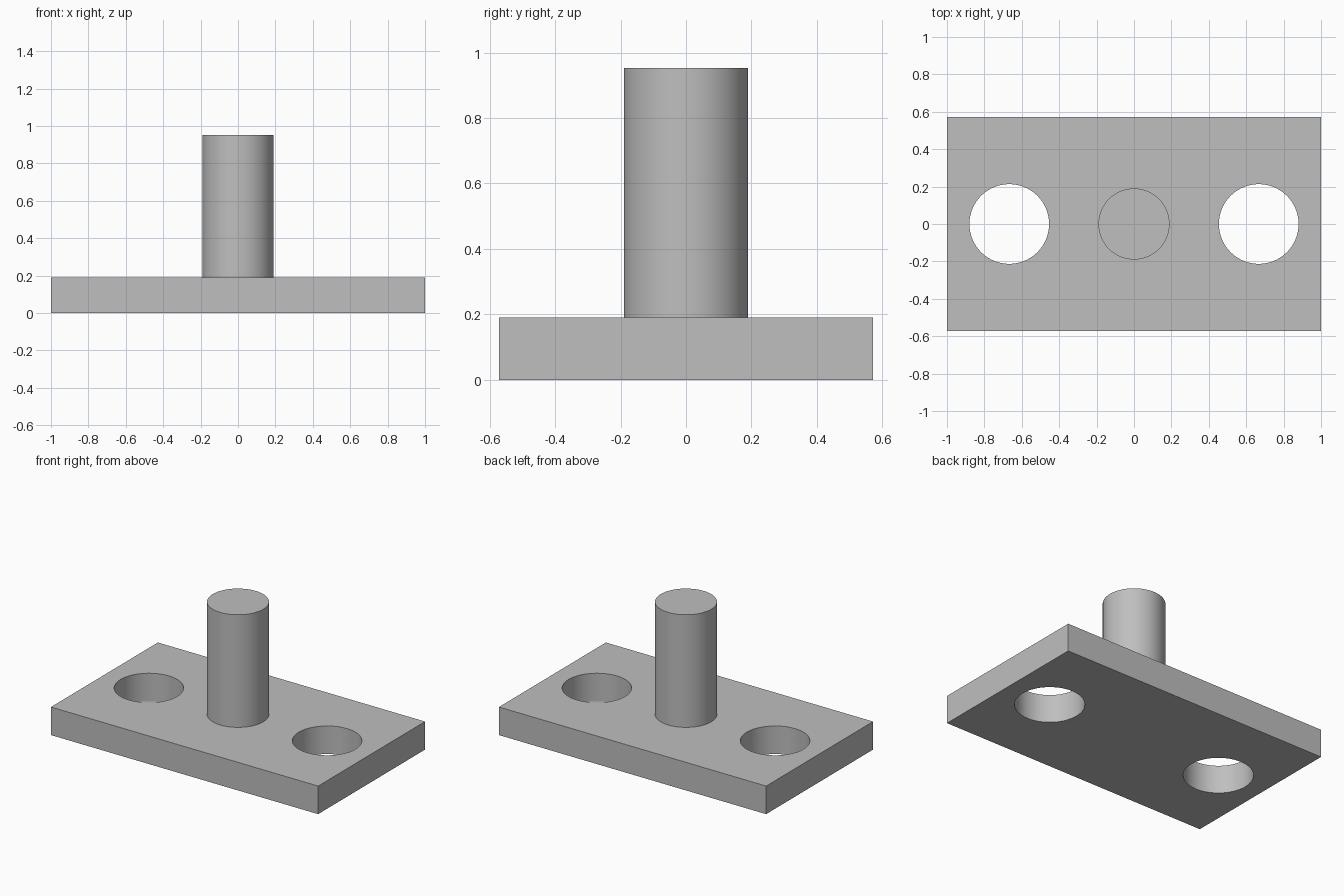
import bpy
import math

if "Cube" in bpy.data.objects:
    bpy.data.objects.remove(bpy.data.objects["Cube"])

PLATE = (2.0, 1.143, 0.19)
POST_R, POST_TOP = 0.19, 0.952
HOLE_R, HOLE_X = 0.213, 0.667

grey = bpy.data.materials.new("plain grey")
grey.diffuse_color = (0.52, 0.52, 0.52, 1)
grey.use_nodes = True
grey.node_tree.nodes["Principled BSDF"].inputs["Base Color"].default_value = grey.diffuse_color


def cylinder(name, radius, x, z0, z1):
    bpy.ops.mesh.primitive_cylinder_add(vertices=96, radius=radius, depth=z1 - z0,
                                        location=(x, 0, (z0 + z1) / 2))
    ob = bpy.context.object
    ob.name = name
    ob.data.materials.append(grey)
    return ob


def smooth(ob):
    bpy.ops.object.select_all(action='DESELECT')
    ob.select_set(True)
    bpy.context.view_layer.objects.active = ob
    bpy.ops.object.shade_smooth_by_angle(angle=math.radians(30))


# Rectangular base plate
bpy.ops.mesh.primitive_cube_add(size=1, location=(0, 0, PLATE[2] / 2))
plate = bpy.context.object
plate.name = "base_plate"
plate.scale = PLATE
bpy.ops.object.transform_apply(location=False, rotation=False, scale=True)
plate.data.materials.append(grey)

# Two round through holes
for side in (-1, 1):
    cutter = cylinder("hole_cutter", HOLE_R, side * HOLE_X, -0.1, PLATE[2] + 0.1)
    bpy.context.view_layer.objects.active = plate
    cut = plate.modifiers.new("hole", 'BOOLEAN')
    cut.operation = 'DIFFERENCE'
    cut.solver = 'EXACT'
    cut.object = cutter
    bpy.ops.object.modifier_apply(modifier=cut.name)
    bpy.data.objects.remove(cutter)
smooth(plate)

# Central upright post
smooth(cylinder("post", POST_R, 0, PLATE[2], POST_TOP))
